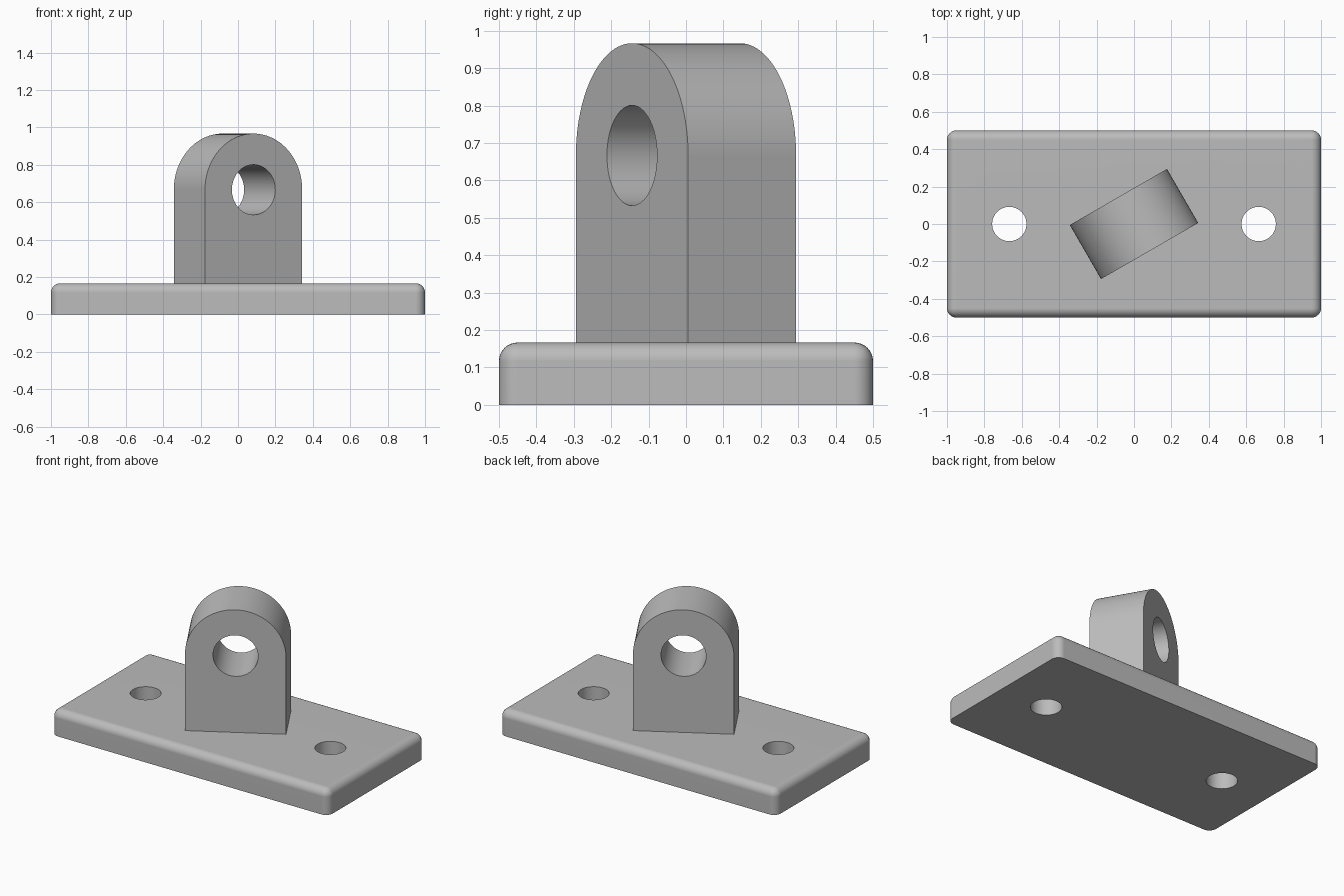
import bpy, bmesh
from math import radians, pi, sin, cos
from mathutils import Matrix, Vector

cube = bpy.data.objects.get("Cube")
if cube:
    bpy.data.objects.remove(cube, do_unlink=True)

# Single grey finish
grey = bpy.data.materials.new("plain grey")
grey.use_nodes = True
grey.diffuse_color = (0.5, 0.5, 0.5, 1)
grey.node_tree.nodes["Principled BSDF"].inputs["Base Color"].default_value = (0.5, 0.5, 0.5, 1)

PLATE_T = 1 / 6
LUG_T = 1 / 3
LUG_R = 0.3
PIVOT_Z = 2 / 3
LUG_TURN = Matrix.Rotation(radians(30), 4, "Z")


def make_object(name, bm):
    bmesh.ops.recalc_face_normals(bm, faces=bm.faces)
    mesh = bpy.data.meshes.new(name)
    bm.to_mesh(mesh)
    bm.free()
    mesh.materials.append(grey)
    obj = bpy.data.objects.new(name, mesh)
    bpy.context.collection.objects.link(obj)
    return obj


def make_pin(name, radius, matrix):
    bm = bmesh.new()
    bmesh.ops.create_cone(bm, cap_ends=True, segments=64, radius1=radius,
                          radius2=radius, depth=1, matrix=matrix)
    return make_object(name, bm)


def drill(obj, pins):
    bpy.context.view_layer.objects.active = obj
    for pin in pins:
        mod = obj.modifiers.new("hole", "BOOLEAN")
        mod.operation = "DIFFERENCE"
        mod.solver = "EXACT"
        mod.object = pin
        bpy.ops.object.modifier_apply(modifier=mod.name)
        bpy.data.objects.remove(pin, do_unlink=True)


def smooth(obj):
    bpy.ops.object.select_all(action="DESELECT")
    obj.select_set(True)
    bpy.context.view_layer.objects.active = obj
    bpy.ops.object.shade_smooth_by_angle(angle=radians(30))
    mod = obj.modifiers.new("flat face normals", "WEIGHTED_NORMAL")
    mod.keep_sharp = True


# Base plate: rounded on every edge except the underside
bm = bmesh.new()
bmesh.ops.create_cube(bm, size=1, matrix=Matrix.Translation((0, 0, PLATE_T / 2))
                      @ Matrix.Diagonal((2, 1, PLATE_T, 1)))
edges = [e for e in bm.edges if max(v.co.z for v in e.verts) > PLATE_T / 2]
bmesh.ops.bevel(bm, geom=edges, offset=0.05, segments=8, profile=0.5, affect="EDGES")
plate = make_object("base_plate", bm)

# Two mounting holes
drill(plate, [make_pin("mounting_hole", 0.0917, Matrix.Translation((x, 0, 0)))
              for x in (-2 / 3, 2 / 3)])
smooth(plate)

# Lug: arched profile, extruded and turned on the plate
bm = bmesh.new()
foot = PLATE_T - 0.01
profile = [(-LUG_R, foot), (LUG_R, foot)]
profile += [(LUG_R * cos(pi * i / 48), PIVOT_Z + LUG_R * sin(pi * i / 48)) for i in range(49)]
face = bm.faces.new([bm.verts.new((x, -LUG_T / 2, z)) for x, z in profile])
grown = bmesh.ops.extrude_face_region(bm, geom=[face])["geom"]
bmesh.ops.translate(bm, vec=Vector((0, LUG_T, 0)),
                    verts=[g for g in grown if isinstance(g, bmesh.types.BMVert)])
bm.transform(LUG_TURN)
lug = make_object("lug", bm)

# Pivot hole through the lug
drill(lug, [make_pin("pivot_hole", 0.134, LUG_TURN @ Matrix.Translation((0, 0, PIVOT_Z))
                     @ Matrix.Rotation(radians(90), 4, "X"))])
smooth(lug)
